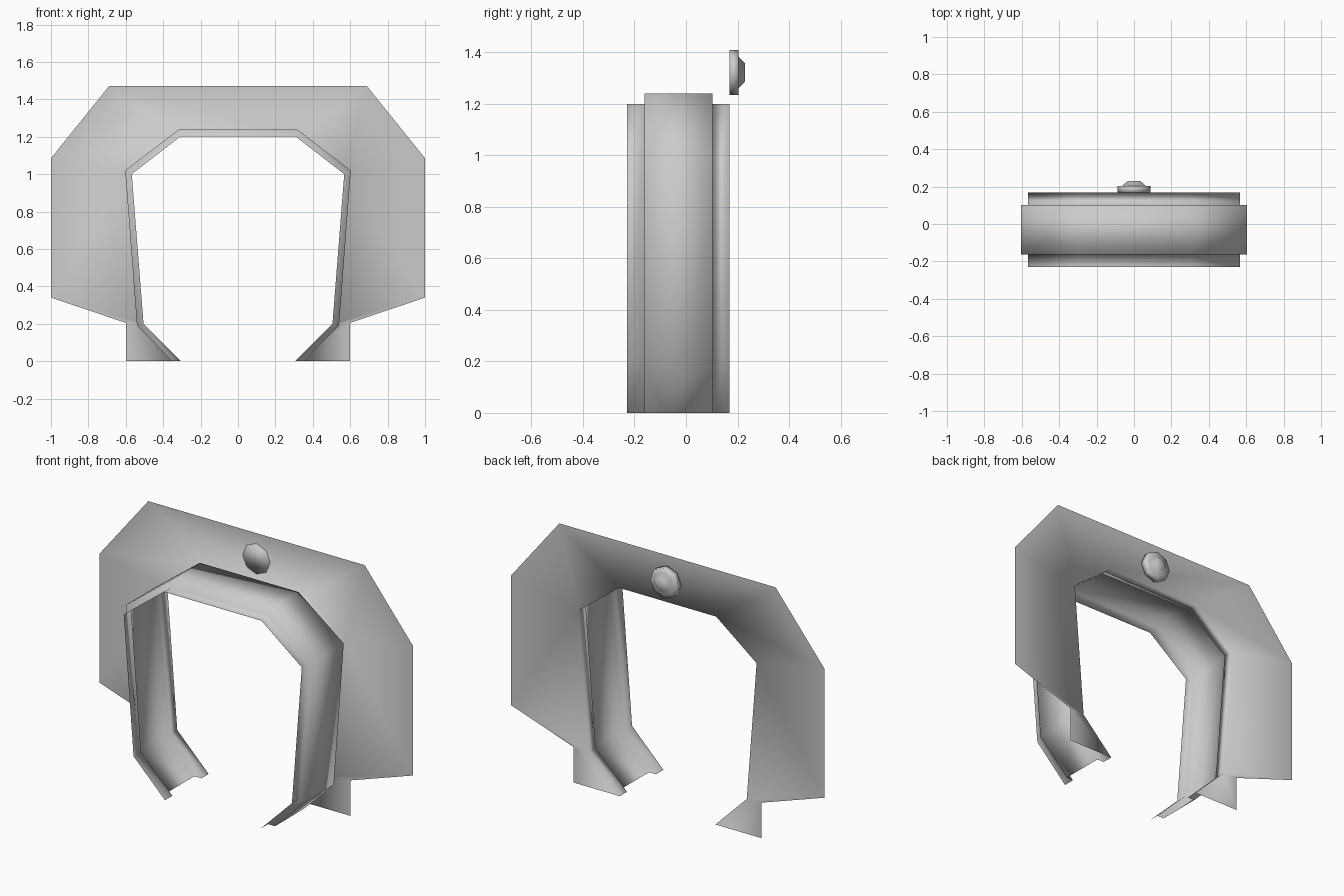
import bpy, bmesh
from math import cos, sin, pi

if "Cube" in bpy.data.objects:
    bpy.data.objects.remove(bpy.data.objects["Cube"])


def mirrored(half):
    """Complete a left-half (x, z) profile with its mirror image."""
    return half + [(-x, z) for x, z in reversed(half)]


def finish(bm, name):
    mesh = bpy.data.meshes.new(name)
    bm.normal_update()
    bm.to_mesh(mesh)
    bm.free()
    for p in mesh.polygons:
        p.use_smooth = True
    obj = bpy.data.objects.new(name, mesh)
    bpy.context.collection.objects.link(obj)
    return obj


def ring(bm, profile, y):
    return [bm.verts.new((x, y, z)) for x, z in profile]


def bridge(bm, a, b, closed=False):
    n = len(a)
    for i in range(n if closed else n - 1):
        j = (i + 1) % n
        bm.faces.new((a[i], a[j], b[j], b[i]))


# Arch profiles: lip opening, deeper channel, and outer panel outline
lip = mirrored([(-0.305, 0), (-0.505, 0.2), (-0.568, 1.0), (-0.31, 1.2)])
channel = mirrored([(-0.35, 0), (-0.54, 0.19), (-0.603, 1.02), (-0.315, 1.24)])
outline = mirrored([(-0.6, 0), (-0.6, 0.205), (-1, 0.34), (-1, 1.085), (-0.69, 1.47)])

# Arch liner: stepped cross-section swept along the arch
bm = bmesh.new()
section = [(lip, 0.168), (lip, 0.102), (channel, 0.102),
           (channel, -0.162), (lip, -0.162), (lip, -0.23)]
rings = [ring(bm, prof, y) for prof, y in section]
for a, b in zip(rings, rings[1:]):
    bridge(bm, a, b)

# Flat side panel around the opening
o, n = ring(bm, outline, 0.168), rings[0]
for f in ((o[0], o[1], n[1], n[0]), (o[1], o[2], o[3], n[2], n[1]),
          (o[3], o[4], n[3], n[2]), (o[4], o[5], n[4], n[3]),
          (o[5], o[6], n[5], n[4]), (o[6], o[7], o[8], n[6], n[5]),
          (o[8], o[9], n[7], n[6])):
    bm.faces.new(f)
bmesh.ops.recalc_face_normals(bm, faces=bm.faces)
finish(bm, "wheel_arch")

# Small octagonal lamp above the opening
bm = bmesh.new()
loops = []
for r, y in ((0.088, 0.168), (0.088, 0.203), (0.063, 0.203), (0.034, 0.23)):
    pts = [(r * cos(i * pi / 4), 1.322 + r * sin(i * pi / 4)) for i in range(8)]
    loops.append(ring(bm, pts, y))
for a, b in zip(loops, loops[1:]):
    bridge(bm, a, b, closed=True)
bm.faces.new(loops[-1])
bm.faces.new(loops[0])
bmesh.ops.recalc_face_normals(bm, faces=bm.faces)
finish(bm, "marker_lamp")
